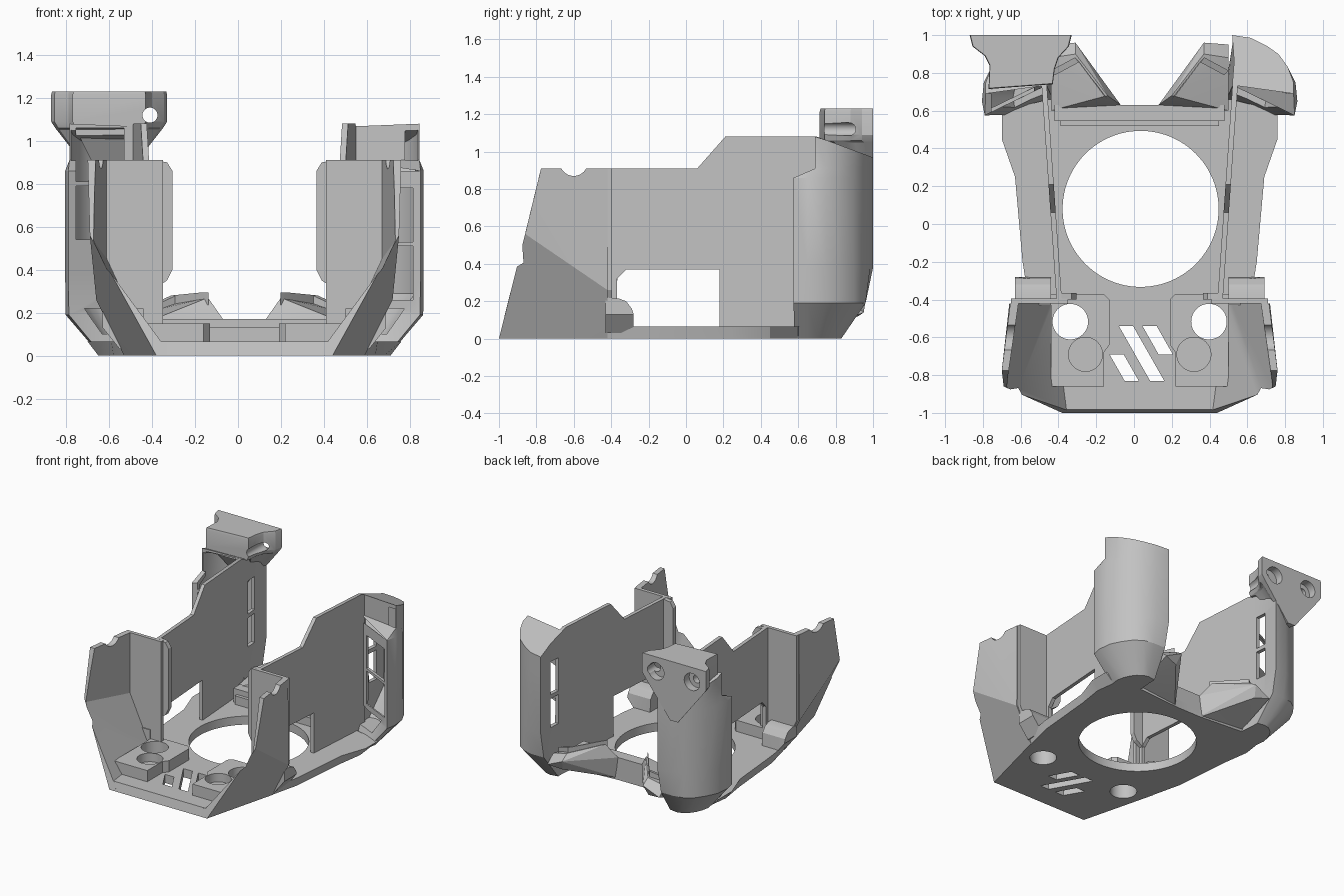
import bpy, bmesh, math

cube = bpy.data.objects.get("Cube")
if cube:
    bpy.data.objects.remove(cube)

CX = 0.03  # symmetry axis of the body
GREY = (0.54, 0.54, 0.54, 1)
mat = bpy.data.materials.new("plain grey")
mat.use_nodes = True
mat.diffuse_color = GREY
mat.node_tree.nodes["Principled BSDF"].inputs["Base Color"].default_value = GREY
cutters = []


def finish(name, bm):
    bmesh.ops.recalc_face_normals(bm, faces=bm.faces)
    me = bpy.data.meshes.new(name)
    bm.to_mesh(me)
    bm.free()
    me.materials.append(mat)
    ob = bpy.data.objects.new(name, me)
    bpy.context.collection.objects.link(ob)
    return ob


def loft(name, rings):
    """Skin closed rings of points and cap both ends."""
    bm = bmesh.new()
    rows = [[bm.verts.new(p) for p in r] for r in rings]
    n = len(rows[0])
    for a, b in zip(rows, rows[1:]):
        for i in range(n):
            j = (i + 1) % n
            bm.faces.new((a[i], a[j], b[j], b[i]))
    bm.faces.new(rows[0][::-1])
    bm.faces.new(rows[-1])
    return finish(name, bm)


def hull(name, pts, s):
    bm = bmesh.new()
    for u, y, z in pts:
        bm.verts.new((CX + s * u, y, z))
    res = bmesh.ops.convex_hull(bm, input=bm.verts)
    loose = [g for g in res["geom_interior"] + res["geom_unused"] if isinstance(g, bmesh.types.BMVert)]
    bmesh.ops.delete(bm, geom=loose, context="VERTS")
    return finish(name, bm)


def slab(name, outline, z0, z1):
    return loft(name, [[(x, y, z) for x, y in outline] for z in (z0, z1)])


def box(name, s, u, y, z):
    x0, x1 = CX + s * u[0], CX + s * u[1]
    return slab(name, [(x0, y[0]), (x1, y[0]), (x1, y[1]), (x0, y[1])], *z)


def circle(x, y, r, n=48):
    return [(x + r * math.cos(2 * math.pi * i / n), y + r * math.sin(2 * math.pi * i / n)) for i in range(n)]


def cutter(ob):
    ob.hide_render = True
    cutters.append(ob)
    return ob


def cut(ob, tools):
    for t in tools:
        m = ob.modifiers.new("cut", "BOOLEAN")
        m.operation, m.solver, m.object = "DIFFERENCE", "EXACT", t
    bpy.context.view_layer.update()
    deps = bpy.context.evaluated_depsgraph_get()
    me = bpy.data.meshes.new_from_object(ob.evaluated_get(deps))
    ob.modifiers.clear()
    ob.data = me


# Floor plate with flared edges
edge_low = [(.41, -1), (.55, -.45), (.61, -.2), (.65, .25), (.68, .45), (.66, .6), (.48, .66), (.1, .63)]
edge_top = [(.41, -.983), (.58, -.45), (.62, -.2), (.66, .25), (.73, .45), (.73, .6), (.48, .66), (.1, .63)]


def both(half, z):
    return [(CX + u, y, z) for u, y in half] + [(CX - u, y, z) for u, y in reversed(half)]


floor = loft("floor_plate", [both(edge_low, 0), both(edge_top, .065)])
holes = [cutter(slab("cut_main", circle(CX + .005, .08, .413, 96), -.1, .3))]
for s in (1, -1):
    holes.append(cutter(slab("cut_post", circle(CX + s * .367, -.517, .094), -.1, .3)))
vents = [(-.08, -.54, -.83, .165), (.045, -.54, -.69, .085), (-.13, -.69, -.83, .08)]
for x, y0, y1, run in vents:
    holes.append(cutter(slab("cut_vent", [(x, y0), (x + .075, y0), (x + .075 + run, y1), (x + run, y1)], -.1, .3)))
cut(floor, holes)

# Rear rim with a step
box("rear_rim", 1, (-.45, .45), (.545, .63), (.02, .17))
box("rear_rim_step", 1, (-.42, .42), (.52, .55), (.02, .13))

# Pod plan, from the panel's rear end round the back to the oblique front wall
pod_plan = [(.49, .735), (.50, .86), (.49, 1), (.59, .985), (.67, .945), (.735, .9), (.785, .83),
            (.825, .75), (.835, .65), (.82, .575)]
pod_foot = [(.46, .66), (.47, .76), (.47, .82), (.53, .83), (.57, .82), (.61, .79), (.64, .75),
            (.66, .70), (.67, .65), (.66, .58)]


def shrink(plan, k):
    return [(.67 + (u - .67) * k, .79 + (y - .79) * k) for u, y in plan]


def pod_rings(s, k, low, high):
    full, foot = shrink(pod_plan, k), shrink(pod_foot, k)
    mid = [(u * .985 + .01, min(y, .96)) for u, y in full]
    upper = [(min(u, .815), max(y, .69)) for u, y in full]
    rings = [[(CX + s * u, y, z) for u, y in p] for p, z in
             ((foot, low), (mid, low + .19), (full, low + .38), (full, high - .22), (upper, high - .17))]
    rings.append([(CX + s * u, y, high - (max(y, .70) - .70) * .37) for u, y in upper])
    return rings


for s, side in ((1, "left"), (-1, "right")):
    # Thin front cheek following the hull, with slanted leading edge
    cheek = hull(side + "_cheek", [
        (.41, -1, 0), (.72, -.86, .56), (.73, -.775, .91), (.685, -.42, .91), (.69, -.42, .26), (.56, -.42, 0),
        (.36, -.985, .06), (.40, -.42, .06), (.36, -1, 0), (.40, -.42, 0), (.6, -.775, .91), (.6, -.42, .91)], s)
    inside = cutter(hull("cut_inside", [
        (.74, -1.1, .95), (.735, -1.1, .58), (.37, -1.1, .062), (.64, -.41, .95), (.64, -.41, .45),
        (.46, -.41, .062), (.2, -1.1, .062), (.2, -.41, .062), (.2, -1.1, .95), (.2, -.41, .95)], s))
    notch = cutter(loft("cut_notch", [[(CX + s * u, y, z) for y, z in circle(-.6, .945, .075)] for u in (.5, .9)]))
    cut(cheek, [inside, notch, holes[1 if s > 0 else 2]])

    # Bulkhead behind the cheek and its inner flange
    outline = [(.68, .91), (.38, .91), (.38, .06), (.58, .06), (.68, .26)]
    loft(side + "_bulkhead", [[(CX + s * u, y, z) for u, z in outline] for y in (-.422, -.395)])
    outline = [(.42, .91), (.36, .9), (.335, .86), (.335, .4), (.36, .35), (.42, .31)]
    loft(side + "_flange", [[(CX + s * u, y, z) for u, z in outline] for y in (-.40, -.365)])

    # Tall side panel with a cut-out at the floor
    outline = [(-.42, .04), (-.37, .04), (-.37, .32), (-.32, .37), (.18, .37), (.18, .04), (.74, .04),
               (.74, 1.065), (.70, 1.08), (.21, 1.08), (.06, .91), (-.42, .91)]
    loft(side + "_side_panel", [[(CX + s * (.44 + y * .07 + t), y, z) for y, z in outline] for t in (0, .028)])

    # Rounded fender behind the cheek
    outline = [(-.43, .03), (-.43, .22), (-.36, .215), (-.32, .2), (-.29, .16), (-.28, .03)]
    loft(side + "_fender", [[(CX + s * u, y, max(z, low)) for y, z in outline]
                            for u, low in ((.47, 0), (.58, 0), (.66, .13))])

    # Front mounting pad with a through hole and a blind hole
    x = [CX + s * u for u in (.16, .19, .47)]
    pad = slab(side + "_front_pad", [(x[1], -.86), (x[2], -.86), (x[2], -.37), (x[1], -.37), (x[0], -.4),
                                     (x[0], -.64), (x[1], -.68)], .05, .15)
    cup = cutter(slab("cut_cup", circle(CX + s * .287, -.69, .09), .085, .3))
    cut(pad, [cup] + holes)

    # Hollow rear pod with openings in its front and inner walls
    pod = loft(side + "_rear_pod", pod_rings(s, 1, 0, 1.08))
    tools = [cutter(loft("cut_cavity", pod_rings(s, .84, .1, 1.05)))]
    top = .78 if s > 0 else 1.06
    for z0, z1 in ((top - .52, top - .27), (top - .25, top)):
        tools.append(cutter(box("cut_window", s, (.56, .785), (.45, .76), (z0, z1))))
    for z0, z1 in ((.38, .60), (.63, .88)):
        tools.append(cutter(box("cut_slot", s, (.4, .6), (.78, .87), (z0, z1))))
    cut(pod, tools)

    # Splayed rear wing with a small frame on top
    hull(side + "_rear_wing", [
        (.10, .60, 0), (.10, .63, .17), (.17, .68, .27), (.34, .96, .20), (.36, .92, .12), (.47, .95, .14),
        (.47, .6, 0), (.47, .6, .15), (.47, .88, .2), (.34, .90, .24)], s)
    frame = [(.18, .67, .295), (.33, .87, .28), (.46, .80, .22)]
    for a, b in zip(frame, frame[1:]):
        ends = []
        for u, y, z in (a, b):
            ends += [(u + d, y + d, z + h) for d in (-.012, .012) for h in (-.06, 0)]
        hull(side + "_wing_frame", ends, s)

# Flared head on the right pod
plan = [(-.87, 1), (-.33, 1), (-.345, .94), (-.40, .88), (-.42, .82), (-.43, .74), (-.77, .715),
        (-.765, .84), (-.79, .89), (-.855, .94)]


def head_ring(z, kx, ky):
    return [(-.6 + (x + .6) * kx, 1 - (1 - y) * ky, z) for x, y in plan]


head = loft("mount_head", [head_ring(.78, .12, .2), head_ring(1.05, .9, .8), head_ring(1.06, .93, 1),
                           head_ring(1.09, 1, 1), head_ring(1.215, 1, 1), head_ring(1.23, .985, .985)])
bores = []
for x, r, y0 in ((-.45, .065, .94), (-.75, .065, .94), (-.75, .03, .88), (-.41, .035, .6)):
    bores.append(cutter(loft("cut_bore", [[(a, y, b) for a, b in circle(x, 1.12, r, 32)] for y in (y0, 1.1)])))
cut(head, bores)

# Remove cutters and smooth the curved surfaces
for c in cutters:
    bpy.data.objects.remove(c)
bpy.ops.object.select_all(action="DESELECT")
for ob in bpy.context.collection.objects:
    if ob.type == "MESH":
        ob.select_set(True)
        bpy.context.view_layer.objects.active = ob
bpy.ops.object.shade_smooth_by_angle(angle=math.radians(22))
